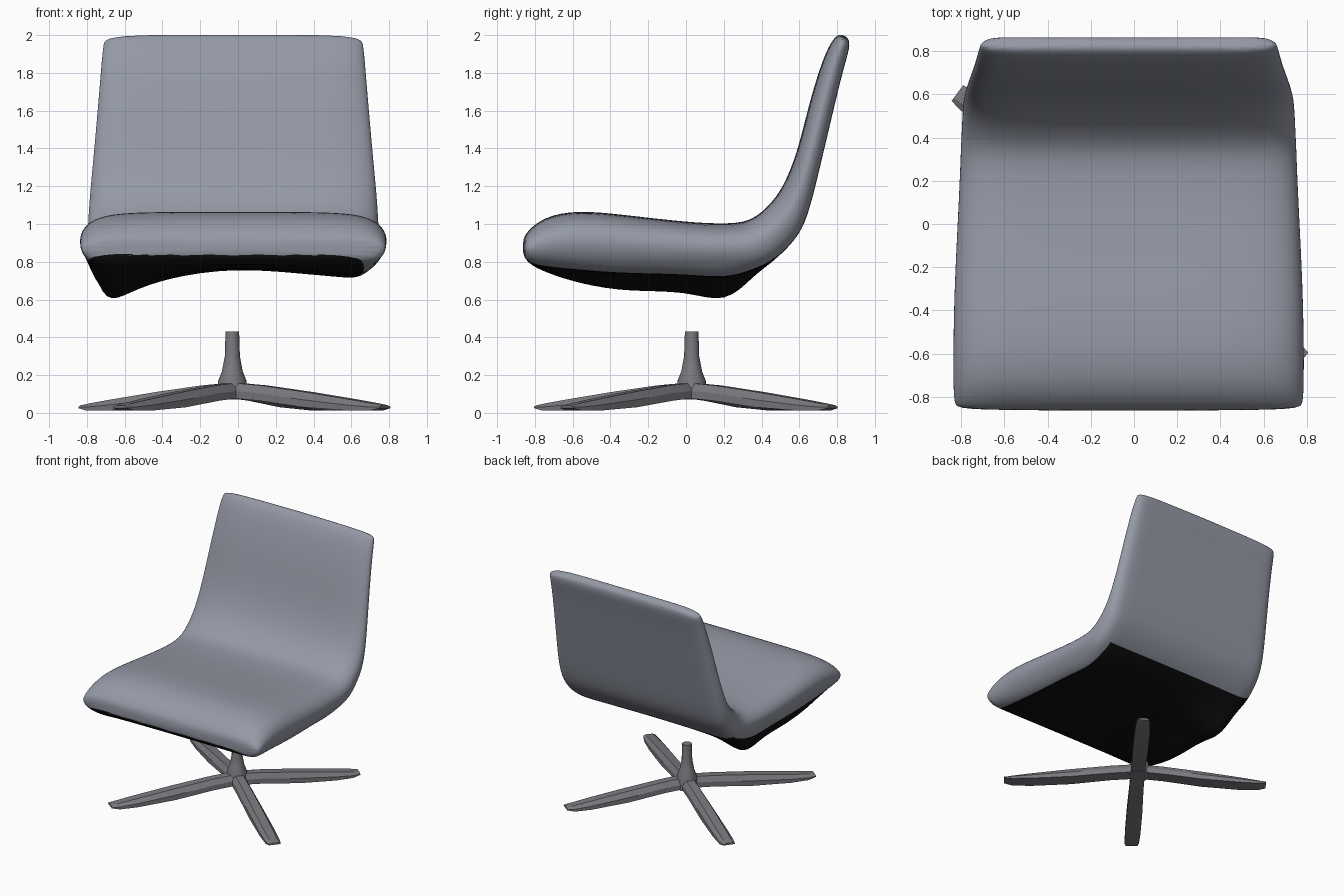
import bpy, bmesh, math
from mathutils import Vector

if "Cube" in bpy.data.objects:
    bpy.data.objects.remove(bpy.data.objects["Cube"])


def material(name, rgb):
    m = bpy.data.materials.new(name)
    m.diffuse_color = (*rgb, 1)
    m.use_nodes = True
    m.node_tree.nodes["Principled BSDF"].inputs["Base Color"].default_value = m.diffuse_color
    return m


def loft(name, rings, mats, subsurf=0, angle=60):
    """Skin a list of equal-length point rings and cap both ends."""
    bm = bmesh.new()
    vs = [[bm.verts.new(p) for p in ring] for ring in rings]
    n = len(rings[0])
    for a, b in zip(vs, vs[1:]):
        for i in range(n):
            j = (i + 1) % n
            bm.faces.new((a[i], a[j], b[j], b[i]))
    bm.faces.new(vs[0])
    bm.faces.new(vs[-1])
    bmesh.ops.recalc_face_normals(bm, faces=bm.faces)
    me = bpy.data.meshes.new(name)
    bm.to_mesh(me)
    bm.free()
    ob = bpy.data.objects.new(name, me)
    bpy.context.collection.objects.link(ob)
    for m in mats:
        me.materials.append(m)
    bpy.ops.object.select_all(action='DESELECT')
    ob.select_set(True)
    bpy.context.view_layer.objects.active = ob
    bpy.ops.object.shade_smooth_by_angle(angle=math.radians(angle))
    if subsurf:
        s = ob.modifiers.new("smooth", 'SUBSURF')
        s.levels = s.render_levels = subsurf
    return ob


cushion = material("cushion", (0.30, 0.32, 0.38))
black = material("underside", (0.005, 0.005, 0.005))
metal = material("base", (0.20, 0.19, 0.21))

# Seat shell stations: top y, z, bottom y, z, half width, sag of the underside
stations = [
    (-.865, .91, -.865, .84, .785, 0), (-.845, .96, -.835, .79, .81, 0),
    (-.75, 1.04, -.75, .785, .815, .05), (-.57, 1.075, -.55, .785, .815, .13),
    (-.30, 1.045, -.30, .775, .81, .165), (0, 1.01, 0, .77, .795, .15),
    (.20, 1.0, .21, .768, .785, .24), (.33, 1.01, .36, .77, .78, .05),
    (.42, 1.075, .47, .805, .775, 0), (.50, 1.17, .605, .94, .77, 0),
    (.555, 1.29, .655, 1.08, .76, 0), (.60, 1.42, .70, 1.26, .745, 0),
    (.66, 1.67, .77, 1.56, .72, 0), (.73, 1.89, .835, 1.83, .70, 0),
    (.78, 1.985, .87, 1.94, .69, 0), (.82, 2.01, .86, 1.985, .675, 0)]
# Half cross-section: fraction of width, fraction of thickness
half = [(0, 0), (.5, 0), (.8, .03), (.94, .18), (1, .42), (.995, .68),
        (.95, .93), (.86, 1), (.7, 1), (.45, 1), (0, 1)]
section = half + [(-x, f) for x, f in half[-2:0:-1]]

rings = []
for ty, tz, by, bz, w, sag in stations:
    top, bot = Vector((0, ty, tz)), Vector((0, by, bz))
    ring = []
    for u, f in section:
        p = top.lerp(bot, f)
        p.x = -.025 + u * w
        if f == 1:  # the underside hangs lower on the left
            p.z -= sag * ((u / .86) ** 2 if u < 0 else .35 * u)
        ring.append(p)
    rings.append(ring)
seat = loft("seat_shell", rings, [cushion, black], subsurf=2, angle=80)
for f in seat.data.polygons:
    row, col = divmod(f.index, len(section))
    if row < 8 and 7 <= col <= 13:
        f.material_index = 1

# Four sloping base legs: distance, bottom z, top z, half width
hub = Vector((-.02, .02, 0))
leg_path = [(0, .08, .16, .055), (.2, .065, .145, .055), (.5, .03, .11, .06),
            (.8, .012, .07, .06), (.94, .012, .05, .055), (1, .025, .04, .045)]
legs = [("back_left", -.79, .58, .99), ("front_left", -.60, -.79, 1),
        ("front_right", .81, -.66, 1.03), ("back_right", .58, .76, .95)]
for name, tx, ty, length in legs:
    d = Vector((tx, ty, 0)).normalized()
    s = Vector((-d.y, d.x, 0))
    leg = []
    for r, lo, hi, w in leg_path:
        c = hub + d * r * length
        mid = (lo + hi) / 2
        prof = [(-1, lo), (1, lo), (1, mid), (.55, hi), (-.55, hi), (-1, mid)]
        leg.append([c + s * (k * w) + Vector((0, 0, z)) for k, z in prof])
    loft(name + "_leg", leg, [metal], angle=30)

# Central post, flared where it meets the legs
post = []
for z, r in [(.07, .08), (.17, .075), (.22, .055), (.30, .04), (.43, .036)]:
    post.append([(-.03 + r * math.cos(a), .03 + r * math.sin(a), z)
                 for a in (i * math.tau / 12 for i in range(12))])
loft("post", post, [metal], angle=40)
